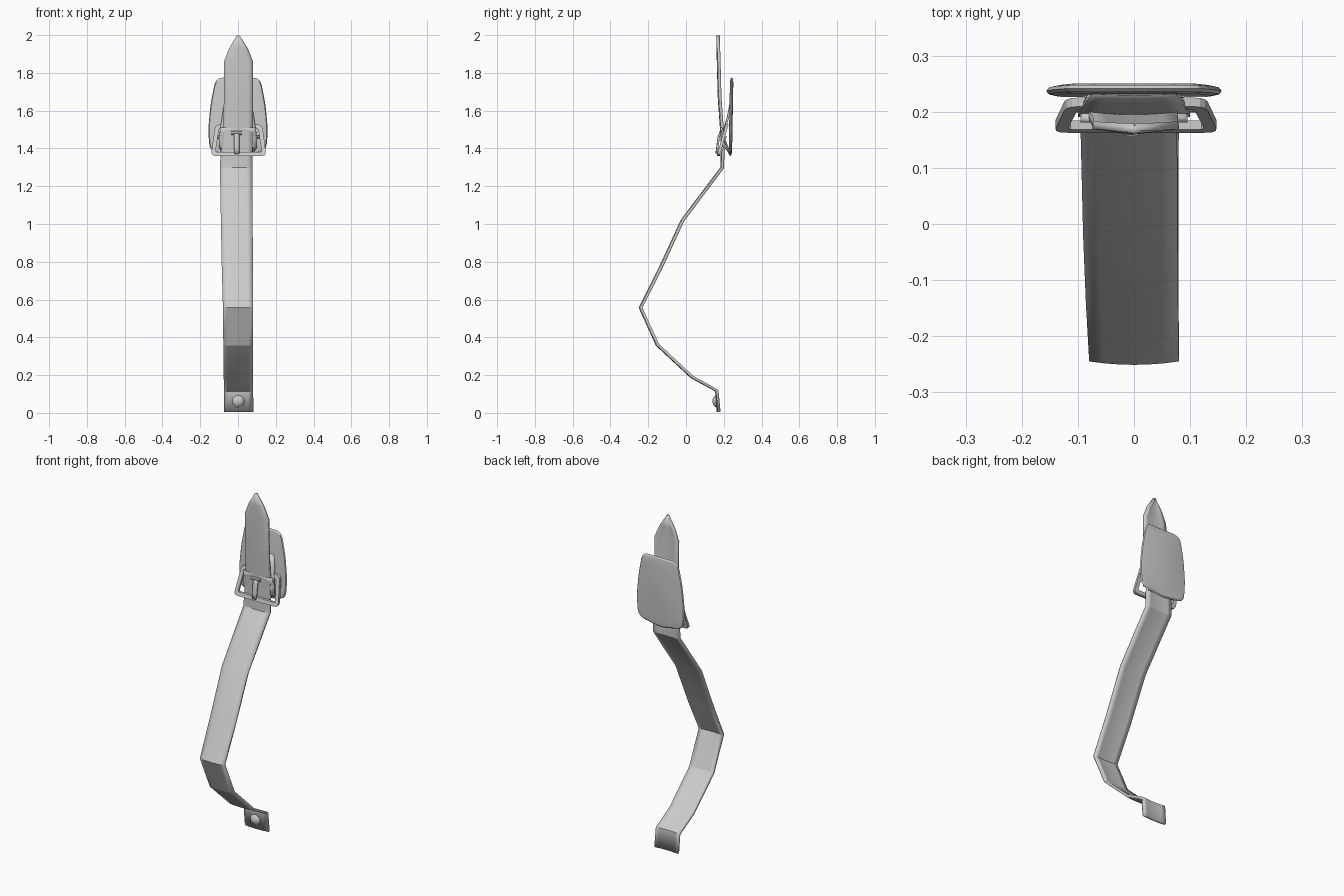
import bpy, bmesh, math
from mathutils import Vector

if "Cube" in bpy.data.objects:
    bpy.data.objects.remove(bpy.data.objects["Cube"])


def finish(name, bm, smooth=True):
    bmesh.ops.recalc_face_normals(bm, faces=bm.faces[:])
    me = bpy.data.meshes.new(name)
    bm.to_mesh(me)
    bm.free()
    ob = bpy.data.objects.new(name, me)
    bpy.context.collection.objects.link(ob)
    if smooth:
        bpy.ops.object.select_all(action='DESELECT')
        ob.select_set(True)
        bpy.context.view_layer.objects.active = ob
        bpy.ops.object.shade_smooth_by_angle(angle=math.radians(20))
    return ob


def ribbon(name, rows, bow=0.006, thick=0.014, cols=6):
    """Band through rows of (y, z, left x, right x), bowed toward the front."""
    bm = bmesh.new()
    grid = []
    for y, z, a, b in rows:
        grid.append([])
        for i in range(cols + 1):
            t = i / cols
            arc = bow * (1 - (2 * t - 1) ** 2)
            grid[-1].append(bm.verts.new((a + (b - a) * t, y - arc, z)))
    for r, s in zip(grid, grid[1:]):
        for i in range(cols):
            bm.faces.new((r[i], r[i + 1], s[i + 1], s[i]))
    ob = finish(name, bm)
    mod = ob.modifiers.new("thickness", 'SOLIDIFY')
    mod.thickness = thick
    mod.offset = 0
    return ob


def rings(name, loops, cap=True):
    """Skin a series of equal closed loops; uncapped stacks close on themselves."""
    bm = bmesh.new()
    vs = [[bm.verts.new(p) for p in loop] for loop in loops]
    n = len(vs[0])
    pairs = list(zip(vs, vs[1:])) + ([] if cap else [(vs[-1], vs[0])])
    for a, b in pairs:
        for i in range(n):
            j = (i + 1) % n
            bm.faces.new((a[i], a[j], b[j], b[i]))
    if cap:
        bm.faces.new(vs[0])
        bm.faces.new(vs[-1])
    return finish(name, bm)


def rounded(corners, r, seg=3):
    """Round each corner of a polygon in the x-z plane."""
    out, n = [], len(corners)
    for i in range(n):
        p = Vector(corners[i])
        a = p + (Vector(corners[i - 1]) - p).normalized() * r
        b = p + (Vector(corners[(i + 1) % n]) - p).normalized() * r
        for k in range(seg + 1):
            t = k / seg
            out.append(a * (1 - t) ** 2 + p * 2 * t * (1 - t) + b * t * t)
    return out


# Long bent strap, running through the buckle to a pointed tip
ribbon("strap", [
    (0.176, 0.006, -0.072, 0.082), (0.166, 0.118, -0.074, 0.079),
    (0.035, 0.19, -0.075, 0.079), (-0.148, 0.36, -0.077, 0.079),
    (-0.238, 0.557, -0.079, 0.079), (-0.135, 0.76, -0.085, 0.078),
    (-0.015, 1.02, -0.090, 0.077), (0.194, 1.297, -0.095, 0.076),
    (0.198, 1.40, -0.09, 0.077), (0.193, 1.50, -0.08, 0.078),
    (0.181, 1.67, -0.073, 0.079), (0.176, 1.86, -0.073, 0.079),
    (0.174, 1.93, -0.045, 0.050), (0.173, 1.998, -0.003, 0.005)])

# Short strap that folds around the buckle bar and meets the pad
ribbon("buckle_loop", [
    (0.236, 1.63, -0.075, 0.075), (0.222, 1.56, -0.085, 0.085),
    (0.204, 1.50, -0.095, 0.095), (0.196, 1.45, -0.1, 0.1),
    (0.200, 1.41, -0.1, 0.1), (0.215, 1.40, -0.095, 0.095),
    (0.229, 1.385, -0.085, 0.085)], bow=0.002, thick=0.010)
ribbon("buckle_loop_fold", [
    (0.186, 1.51, -0.095, 0.095), (0.201, 1.46, -0.095, 0.095),
    (0.230, 1.375, -0.085, 0.085)], bow=0.002, thick=0.010)

# Tapered buckle frame, leaning back toward the top
def lean(z):
    return 0.172 + (z - 1.365) * 0.28

outer = rounded([(-0.143, 1.36), (0.150, 1.36), (0.128, 1.527), (-0.121, 1.527)], 0.025)
inner = rounded([(-0.119, 1.381), (0.126, 1.381), (0.107, 1.507), (-0.100, 1.507)], 0.012)
rings("buckle_frame", [[(p.x, lean(p.y) + d, p.y) for p in loop] for loop, d in
      ((outer, -0.008), (outer, 0.008), (inner, 0.008), (inner, -0.008))], cap=False)

# Cross bar and prong
def rod(name, a, b, r, sides=8):
    a, b = Vector(a), Vector(b)
    q = (b - a).to_track_quat('Z', 'Y')
    return rings(name, [[c + q @ Vector((r * math.cos(2 * math.pi * i / sides),
                 r * math.sin(2 * math.pi * i / sides), 0)) for i in range(sides)]
                 for c in (a, b)])

rod("buckle_cross_bar", (-0.108, 0.207, 1.46), (0.114, 0.207, 1.46), 0.008)
rod("prong_knuckle", (-0.038, 0.184, 1.482), (0.020, 0.184, 1.482), 0.011)
ribbon("prong", [(0.184, 1.485, -0.022, 0.008), (0.174, 1.46, -0.020, 0.008),
                 (0.166, 1.40, -0.020, 0.008), (0.163, 1.372, -0.018, 0.006)],
       bow=0.002, thick=0.010, cols=2)

# Backing pad with a thin bevelled rim
pad = rounded([(-0.118, 1.775), (0.118, 1.775), (0.146, 1.63), (0.158, 1.50), (0.150, 1.385),
               (0.0, 1.355), (-0.150, 1.385), (-0.158, 1.50), (-0.146, 1.63)], 0.04)
rings("pad", [[(p.x * s, 0.235 + (p.y - 1.36) * 0.016 + d, 1.565 + (p.y - 1.565) * s)
               for p in pad] for s, d in
              ((0.88, -0.009), (0.97, -0.006), (1, 0), (0.97, 0.006), (0.88, 0.009))])

# Domed rivet at the lower end
loops = []
for k in range(6):
    a = math.radians(k * 17)
    r = 0.034 * math.cos(a)
    loops.append([(0.002 + r * math.cos(i * math.pi / 8), 0.167 - 0.027 * math.sin(a),
                   0.062 + r * math.sin(i * math.pi / 8)) for i in range(16)])
rings("rivet", loops)
